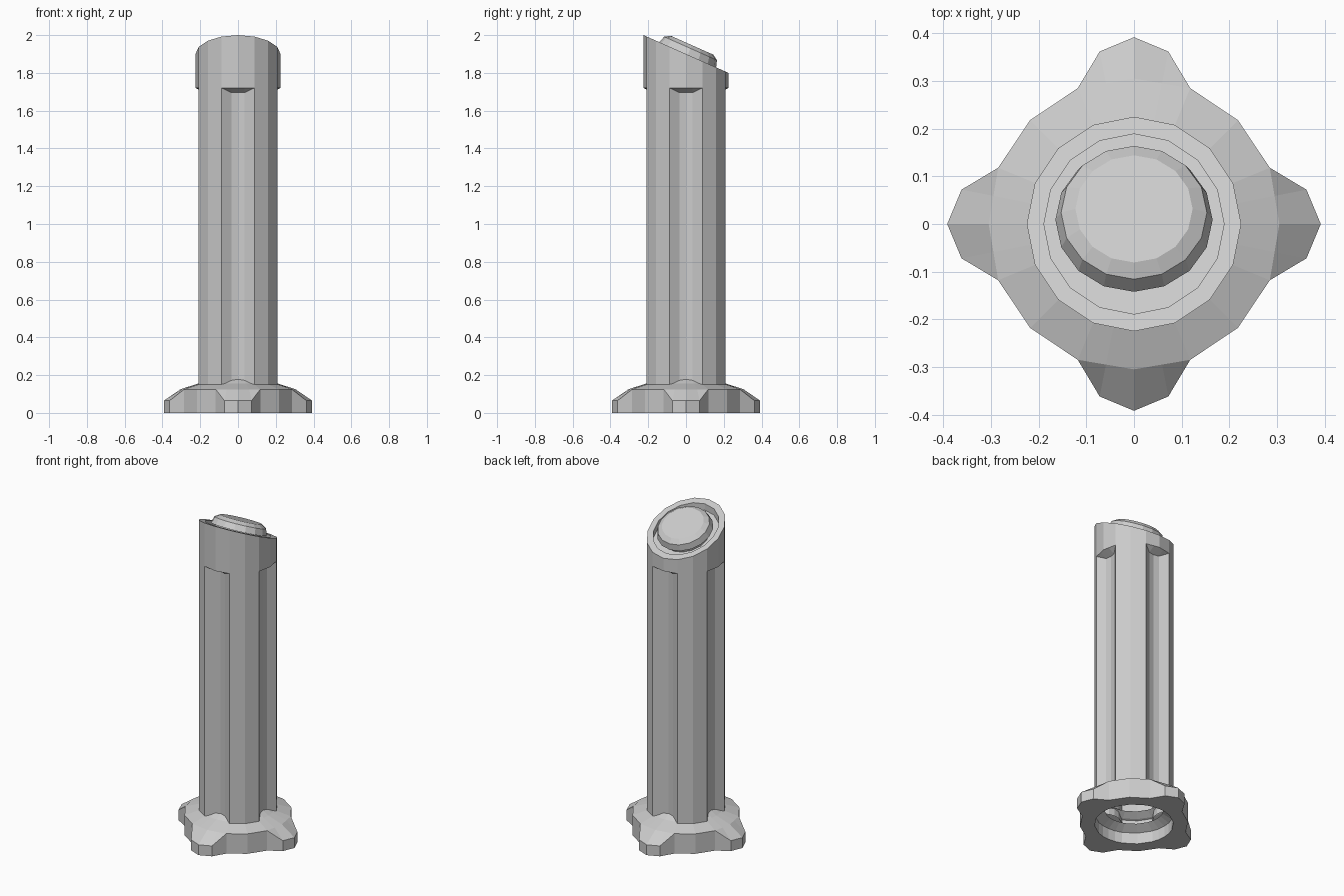
import bpy, bmesh, math
from mathutils import Vector

if "Cube" in bpy.data.objects:
    bpy.data.objects.remove(bpy.data.objects["Cube"])

R = 0.225          # pillar radius
SLOPE = -0.444     # tilt of the pillar top


def loft(name, rings, cap_start=False, cap_end=False):
    """Skin a list of equal-length point rings into a flat-shaded mesh."""
    bm = bmesh.new()
    vr = [[bm.verts.new(p) for p in ring] for ring in rings]
    n = len(vr[0])
    for a, b in zip(vr, vr[1:]):
        for i in range(n):
            j = (i + 1) % n
            bm.faces.new((a[i], a[j], b[j], b[i]))
    if cap_start:
        bm.faces.new(vr[0][::-1])
    if cap_end:
        bm.faces.new(vr[-1])
    bmesh.ops.remove_doubles(bm, verts=bm.verts, dist=1e-4)
    bmesh.ops.dissolve_degenerate(bm, edges=bm.edges, dist=1e-4)
    bmesh.ops.recalc_face_normals(bm, faces=bm.faces)
    me = bpy.data.meshes.new(name)
    bm.to_mesh(me)
    bm.free()
    ob = bpy.data.objects.new(name, me)
    bpy.context.collection.objects.link(ob)
    return ob


def four_fold(points):
    """Repeat one quadrant of (x, y, z) points around z."""
    out = []
    for k in range(4):
        c, s = round(math.cos(k * math.pi / 2)), round(math.sin(k * math.pi / 2))
        out += [(x * c - y * s, x * s + y * c, z) for x, y, z in points]
    return out


def polar(r, deg, z):
    a = math.radians(deg)
    return (r * math.cos(a), r * math.sin(a), z)


# Pillar: 16-sided shaft with a shallow flute on each of the four sides
ridges = [(R * math.cos(math.radians(d)), R * math.sin(math.radians(d))) for d in (22.5, 45, 67.5)]
f = 0.035
edge_x = R + (ridges[0][0] - R) * f / ridges[0][1]


def section(axis_r, side_r, z_flute, z_ridge):
    q = [(axis_r, 0, z_flute), (side_r, f, z_flute)]
    q += [(x, y, z_ridge) for x, y in ridges]
    q += [(f, side_r, z_flute)]
    return four_fold(q)


def slanted(scale, drop=0.0):
    return [(x * scale, y * scale, 1.9 + SLOPE * y * scale - drop)
            for x, y, z in section(R, edge_x, 0, 0)]


loft("pillar", [
    section(0.172, 0.178, 0.13, 0.13),
    section(0.172, 0.178, 1.695, 1.72),
    section(R, edge_x, 1.72, 1.72),
    slanted(1.0),
    slanted(0.84),
    slanted(0.84, 0.04),
], cap_end=True)

# Foot: four-clawed base, hollow underneath
outline = [(0.392, 0), (0.362, 0.072), (0.285, 0.118), (0.218, 0.218), (0.118, 0.285), (0.072, 0.362)]
rim_z = [0.065, 0.065, 0.125, 0.125, 0.125, 0.065]
shoulder = [(0.305, 0), (0.295, 0.059), (0.285, 0.118), (0.218, 0.218), (0.118, 0.285), (0.059, 0.295)]
angles = [math.degrees(math.atan2(y, x)) for x, y in shoulder]


def circle(r, z):
    return four_fold([polar(r, a, z) for a in angles])


loft("foot", [
    circle(0.17, 0.10),
    circle(0.225, 0.07),
    circle(0.225, 0.0),
    four_fold([(x, y, 0) for x, y in outline]),
    four_fold([(x, y, z) for (x, y), z in zip(outline, rim_z)]),
    four_fold([(x, y, 0.125) for x, y in shoulder]),
    circle(0.212, 0.155),
    circle(0.168, 0.18),
])

# Button: bevelled disc tilted to match the slanted top
button = loft("button", [
    [polar(r, i * 22.5, h) for i in range(16)]
    for r, h in ((0.14, -0.045), (0.14, -0.006), (0.165, -0.006), (0.153, 0.032), (0.123, 0.051))
], cap_start=True, cap_end=True)
button.location = Vector((0, 0.011, 1.9))
button.rotation_euler = (math.atan(SLOPE), 0, 0)
